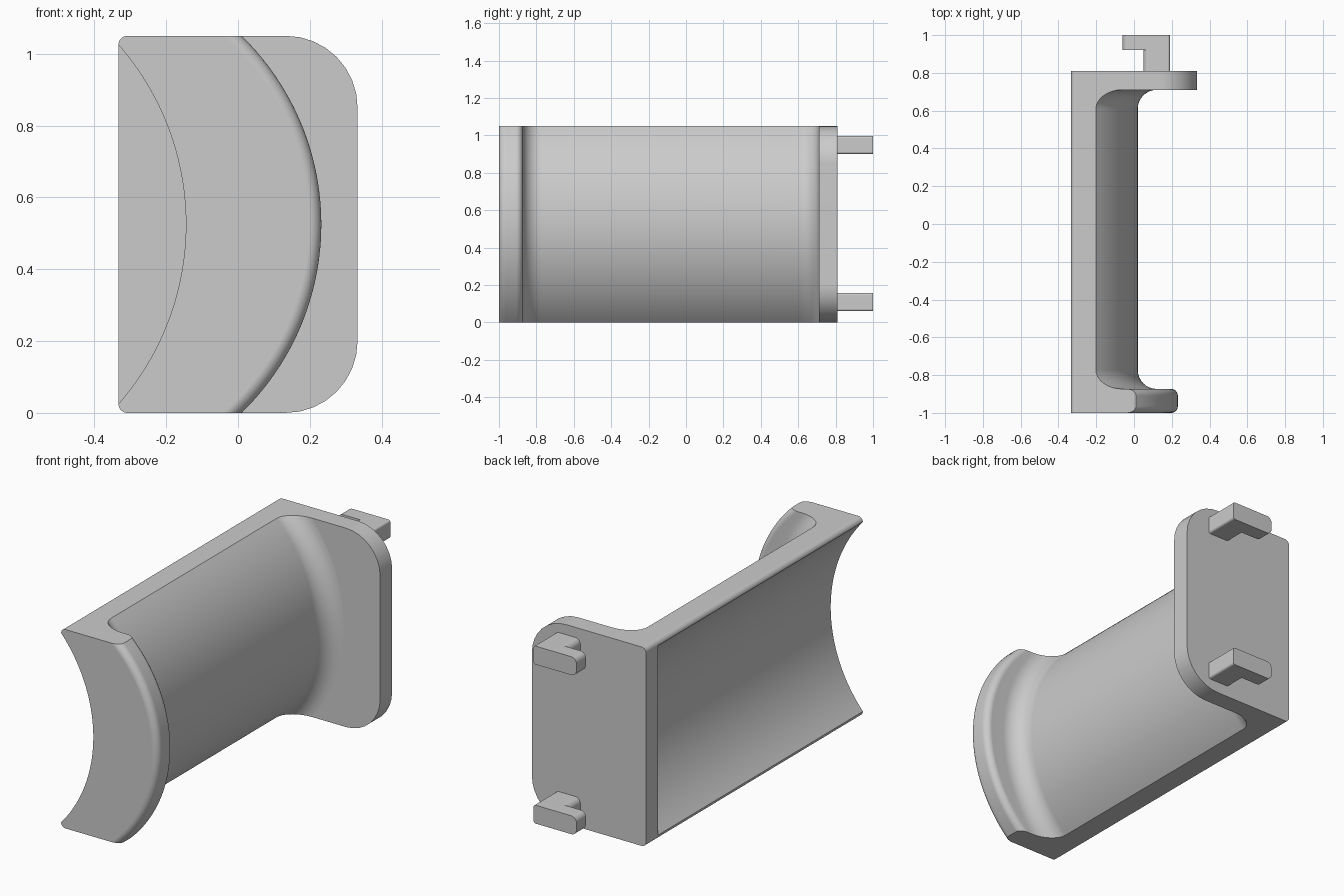
import bpy, bmesh
from math import sin, cos, pi, sqrt, radians

if "Cube" in bpy.data.objects:
    bpy.data.objects.remove(bpy.data.objects["Cube"])

grey = bpy.data.materials.new("light_grey")
grey.use_nodes = True
grey.diffuse_color = (0.6, 0.6, 0.6, 1)
grey.node_tree.nodes["Principled BSDF"].inputs["Base Color"].default_value = (0.6, 0.6, 0.6, 1)

HEIGHT, SIDE = 1.05, 0.333
MID = HEIGHT / 2


def loft(name, sections):
    """Solid through matching (x, z) outlines, each given with its y."""
    bm = bmesh.new()
    rings = [[bm.verts.new((x, y, z)) for x, z in pts] for y, pts in sections]
    n = len(rings[0])
    for a, b in zip(rings, rings[1:]):
        for i in range(n):
            j = (i + 1) % n
            bm.faces.new((a[i], a[j], b[j], b[i]))
    bm.faces.new(rings[0])
    bm.faces.new(rings[-1])
    bmesh.ops.recalc_face_normals(bm, faces=bm.faces)
    mesh = bpy.data.meshes.new(name)
    bm.to_mesh(mesh)
    bm.free()
    mesh.materials.append(grey)
    ob = bpy.data.objects.new(name, mesh)
    bpy.context.collection.objects.link(ob)
    bpy.ops.object.select_all(action='DESELECT')
    ob.select_set(True)
    bpy.context.view_layer.objects.active = ob
    bpy.ops.object.shade_smooth_by_angle(angle=radians(30))
    ob.modifiers.new("even_shading", 'WEIGHTED_NORMAL').keep_sharp = True
    return ob


def corner(cx, cz, r, start, steps=8):
    """Quarter round, anticlockwise from the start angle."""
    return [(cx + r * cos(start + pi / 2 * i / steps),
             cz + r * sin(start + pi / 2 * i / steps)) for i in range(steps + 1)]


def rounded_box(x0, x1, z0, z1, left_r, right_r):
    return (corner(x1 - right_r, z0 + right_r, right_r, -pi / 2)
            + corner(x1 - right_r, z1 - right_r, right_r, 0)
            + corner(x0 + left_r, z1 - left_r, left_r, pi / 2)
            + corner(x0 + left_r, z0 + left_r, left_r, pi))


def arc(cx, r, z0, z1, steps=48):
    zs = [z0 + (z1 - z0) * i / steps for i in range(steps + 1)]
    return [(cx + sqrt(r * r - (z - MID) ** 2), z) for z in zs]


# Curved shell: convex outer arc, concave inner arc, rounded long edges
EDGE = 0.025
R_OUT, BODY_C, LIP_C = 0.732, -0.712, -0.5


def shell(cx, r):
    inner = arc(-0.904, 0.759, HEIGHT - EDGE, EDGE)
    top = corner(-SIDE + EDGE, HEIGHT - EDGE, EDGE, pi / 2)[:-1]
    bottom = corner(-SIDE + EDGE, EDGE, EDGE, pi)[1:]
    return arc(cx, r, 0, HEIGHT) + top + inner + bottom


LIP_R, FILLET = 0.035, 0.1
FRONT, LIP_BACK, PLATE_Y = -1.0, -0.873, 0.71
quarter = [pi / 2 * i / 8 for i in range(9)]
stations = []
# rounded front and back edges of the lip
for a in quarter:
    stations.append((FRONT + LIP_R * (1 - cos(a)), LIP_C, R_OUT - LIP_R * (1 - sin(a))))
for a in quarter:
    stations.append((LIP_BACK - LIP_R * (1 - sin(a)), LIP_C, R_OUT - LIP_R * (1 - cos(a))))
# fillets from lip to body and from body to plate
for a in quarter:
    stations.append((LIP_BACK + FILLET * (1 - cos(a)), BODY_C, R_OUT + FILLET * (1 - sin(a))))
for a in quarter:
    stations.append((PLATE_Y - FILLET * (1 - sin(a)), BODY_C, R_OUT + FILLET * (1 - cos(a))))
loft("curved_body", [(y, shell(cx, r)) for y, cx, r in stations])

# End plate with large outer corners
plate = rounded_box(-SIDE, SIDE, 0, HEIGHT, EDGE, 0.2)
loft("end_plate", [(PLATE_Y, plate), (0.81, plate)])

# Two L-shaped hooks behind the plate
for label, z in (("lower", 0.06), ("upper", 0.9)):
    stem = rounded_box(0.05, 0.19, z, z + 0.097, 0.03, 0.012)
    arm = rounded_box(-0.06, 0.19, z, z + 0.097, 0.03, 0.012)
    loft(label + "_hook", [(0.8, stem), (0.92, stem), (0.92, arm), (1.0, arm)])
